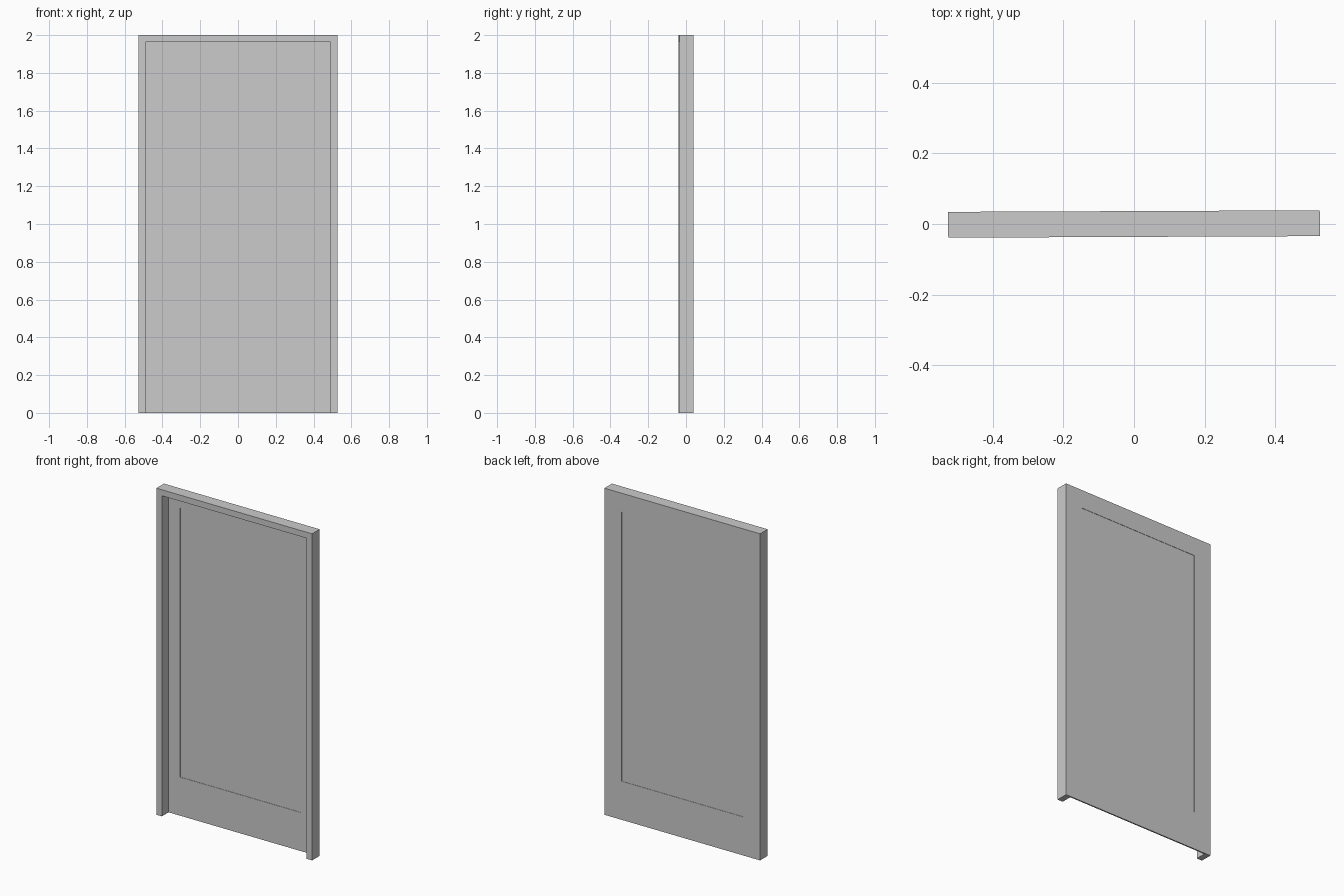
import bpy
import math
from mathutils import Matrix

cube = bpy.data.objects.get("Cube")
if cube:
    bpy.data.objects.remove(cube, do_unlink=True)

grey = bpy.data.materials.new("plain grey")
grey.use_nodes = True
colour = (0.6, 0.6, 0.6, 1)
grey.diffuse_color = colour
grey.node_tree.nodes["Principled BSDF"].inputs["Base Color"].default_value = colour

HALF_W, HEIGHT, HALF_D = 0.526, 2.0, 0.0365
LIP = 0.037                 # width of the surrounding frame
PANEL_T = 0.008             # thickness of the back sheet
FIELD_X, FIELD_LOW, FIELD_HIGH = 0.41, 0.236, 1.885
RECESS = 0.002
TILT = Matrix.Rotation(math.radians(0.24), 4, "Z")


def extrude_outline(name, outline, y_front, y_back):
    """Solid made by extruding an x-z outline along y."""
    n = len(outline)
    verts = [(x, y, z) for y in (y_front, y_back) for x, z in outline]
    faces = [tuple(range(n)), tuple(reversed(range(n, n * 2)))]
    faces += [(i, i + n, (i + 1) % n + n, (i + 1) % n) for i in range(n)]
    mesh = bpy.data.meshes.new(name)
    mesh.from_pydata(verts, [], faces)
    mesh.transform(TILT)
    mesh.materials.append(grey)
    obj = bpy.data.objects.new(name, mesh)
    bpy.context.collection.objects.link(obj)
    return obj


def rectangle(x, low, high):
    return [(-x, low), (x, low), (x, high), (-x, high)]


# Three-sided surround, open at the bottom
inner = HALF_W - LIP
top = HEIGHT - LIP
extrude_outline("door_frame", [
    (-HALF_W, 0), (-inner, 0), (-inner, top), (inner, top),
    (inner, 0), (HALF_W, 0), (HALF_W, HEIGHT), (-HALF_W, HEIGHT),
], -HALF_D, HALF_D)

# Back sheet: a rim around the field, closed by a thinner centre
back = HALF_D
front = HALF_D - PANEL_T
for name, x_min, x_max, low, high in (
    ("panel_bottom_rail", -inner, inner, 0, FIELD_LOW),
    ("panel_top_rail", -inner, inner, FIELD_HIGH, top),
    ("panel_right_stile", -inner, -FIELD_X, FIELD_LOW, FIELD_HIGH),
    ("panel_left_stile", FIELD_X, inner, FIELD_LOW, FIELD_HIGH),
):
    extrude_outline(name, [(x_min, low), (x_max, low), (x_max, high), (x_min, high)],
                    front, back)
extrude_outline("panel_centre", rectangle(FIELD_X, FIELD_LOW, FIELD_HIGH),
                front + RECESS, back - RECESS)
